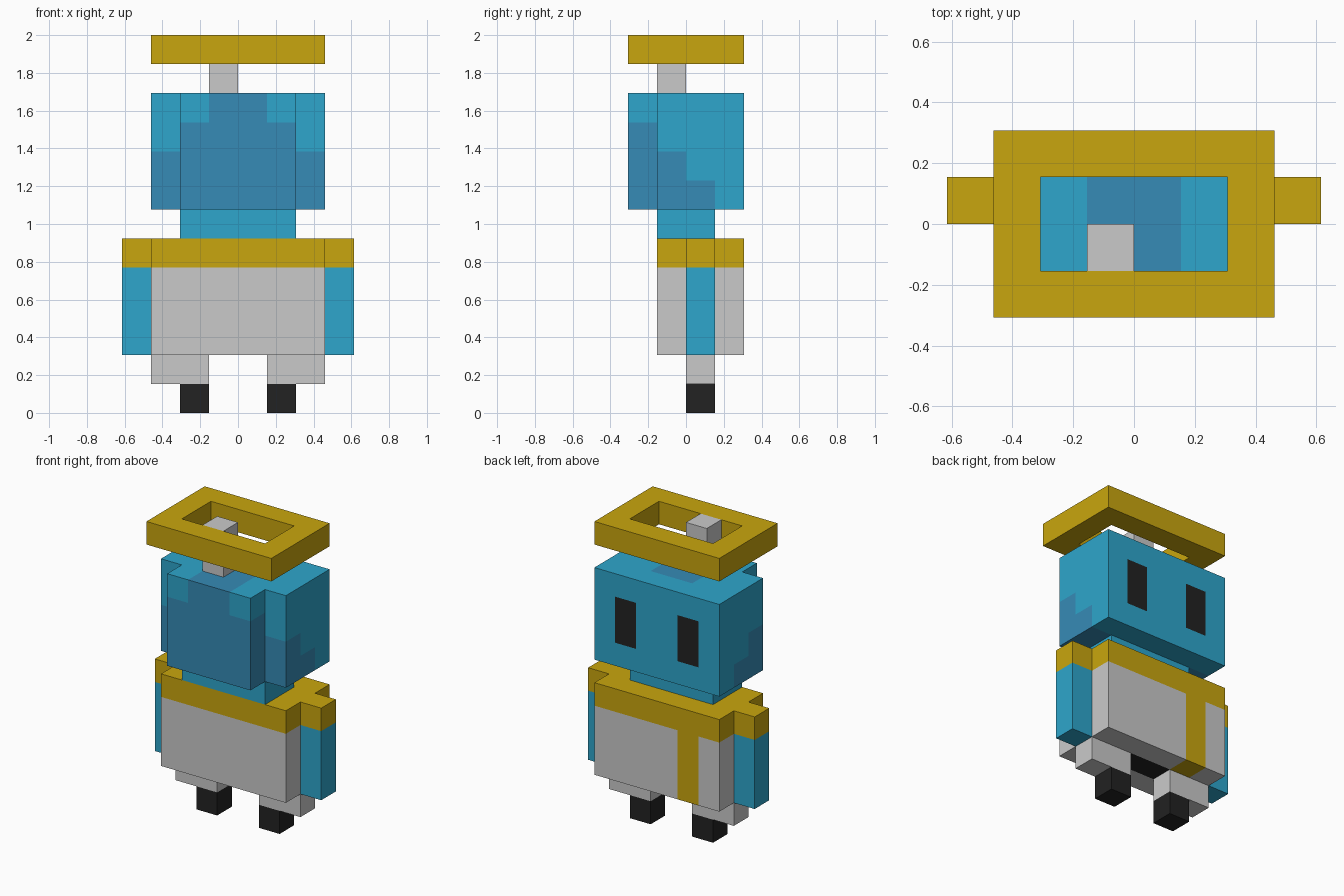
import bpy, bmesh
from mathutils import Vector

U = 2 / 13  # edge of one block; all parts sit on this grid

if "Cube" in bpy.data.objects:
    bpy.data.objects.remove(bpy.data.objects["Cube"])


def material(name, rgb):
    linear = [(c / 255 / 12.92) if c < 11 else ((c / 255 + 0.055) / 1.055) ** 2.4 for c in rgb]
    mat = bpy.data.materials.new(name)
    mat.use_nodes = True
    mat.diffuse_color = (*linear, 1)
    mat.node_tree.nodes["Principled BSDF"].inputs["Base Color"].default_value = (*linear, 1)
    return mat


SKIN = material("light_blue", (46, 166, 204))
HAIR = material("mid_blue", (54, 139, 182))
GOLD = material("gold", (201, 166, 14))
GREY = material("light_grey", (202, 202, 202))
BLACK = material("black", (34, 34, 34))


def finish(name, bm, mats, rule=None):
    """Colour faces by the block just beneath them, then scale to size."""
    bmesh.ops.recalc_face_normals(bm, faces=bm.faces)
    for face in bm.faces:
        if rule:
            p = face.calc_center_median() - face.normal * 0.5
            face.material_index = mats.index(rule(p, face.normal))
    bmesh.ops.scale(bm, vec=(U, U, U), verts=bm.verts)
    mesh = bpy.data.meshes.new(name)
    bm.to_mesh(mesh)
    bm.free()
    for mat in mats:
        mesh.materials.append(mat)
    obj = bpy.data.objects.new(name, mesh)
    bpy.context.collection.objects.link(obj)
    return obj


def box(name, low, high, mats, rule=None):
    """Box between two grid corners, cut along the grid if it has a colour rule."""
    low, high = Vector(low), Vector(high)
    bm = bmesh.new()
    bmesh.ops.create_cube(bm, size=1)
    bmesh.ops.scale(bm, vec=high - low, verts=bm.verts)
    bmesh.ops.translate(bm, vec=(low + high) / 2, verts=bm.verts)
    if rule:
        for axis in range(3):
            normal = Vector([float(i == axis) for i in range(3)])
            for step in range(int(low[axis]) + 1, int(high[axis])):
                geom = bm.verts[:] + bm.edges[:] + bm.faces[:]
                bmesh.ops.bisect_plane(bm, geom=geom, plane_co=normal * step, plane_no=normal)
    return finish(name, bm, mats, rule)


def head_rule(p, n):
    # Eyes on the rear face, stepped hair cap over the rest
    if n.y > 0.5 and 1 < abs(p.x) < 2 and 8 < p.z < 10:
        return BLACK
    if p.y > 1:
        return SKIN
    hairline = 8 if p.y > 0 else 9 if p.y > -1 else 10
    return HAIR if abs(p.x) < 1 or p.z < hairline else SKIN


def torso_rule(p, n):
    # Shoulder band, vertical sash and dark patch between the legs
    if p.z > 5 or (p.y > 1 and -2 < p.x < -1):
        return GOLD
    if n.z < -0.5 and abs(p.x) < 1 and 0 < p.y < 1:
        return BLACK
    return GREY


def arm_rule(p, n):
    return GOLD if p.z > 5 else SKIN


# Head and neck
head_mats = [SKIN, HAIR, BLACK]
box("head", (-3, -1, 7), (3, 2, 11), head_mats, head_rule)
box("hair_bulge", (-2, -2, 7), (2, -1, 11), head_mats, head_rule)
box("neck", (-2, -1, 6), (2, 1, 7), [SKIN])

# Torso
box("torso", (-3, -1, 2), (3, 2, 6), [GREY, GOLD, BLACK], torso_rule)

# Arms, legs and feet on both sides
for side, s in (("left", 1), ("right", -1)):
    def pair(part, inner, outer, bottom, top, mats, rule=None):
        x0, x1 = sorted((s * inner, s * outer))
        box(side + "_" + part, (x0, 0, bottom), (x1, 1, top), mats, rule)

    pair("arm", 3, 4, 2, 6, [SKIN, GOLD], arm_rule)
    pair("leg", 1, 3, 1, 2, [GREY])
    pair("foot", 1, 2, 0, 1, [BLACK])

# Post carrying the ring
box("ring_post", (-1, -1, 11), (0, 0, 13), [GREY])

# Rectangular ring: flat frame extruded upward
bm = bmesh.new()
corners = [(-1, -1), (1, -1), (1, 1), (-1, 1)]
outer = [bm.verts.new((3 * x, 2 * y, 12)) for x, y in corners]
inner = [bm.verts.new((2 * x, y, 12)) for x, y in corners]
frame = []
for i in range(4):
    j = (i + 1) % 4
    frame.append(bm.faces.new((outer[i], outer[j], inner[j], inner[i])))
result = bmesh.ops.extrude_face_region(bm, geom=frame, use_keep_orig=True)
raised = [v for v in result["geom"] if isinstance(v, bmesh.types.BMVert)]
bmesh.ops.translate(bm, vec=(0, 0, 1), verts=raised)
finish("head_ring", bm, [GOLD])
